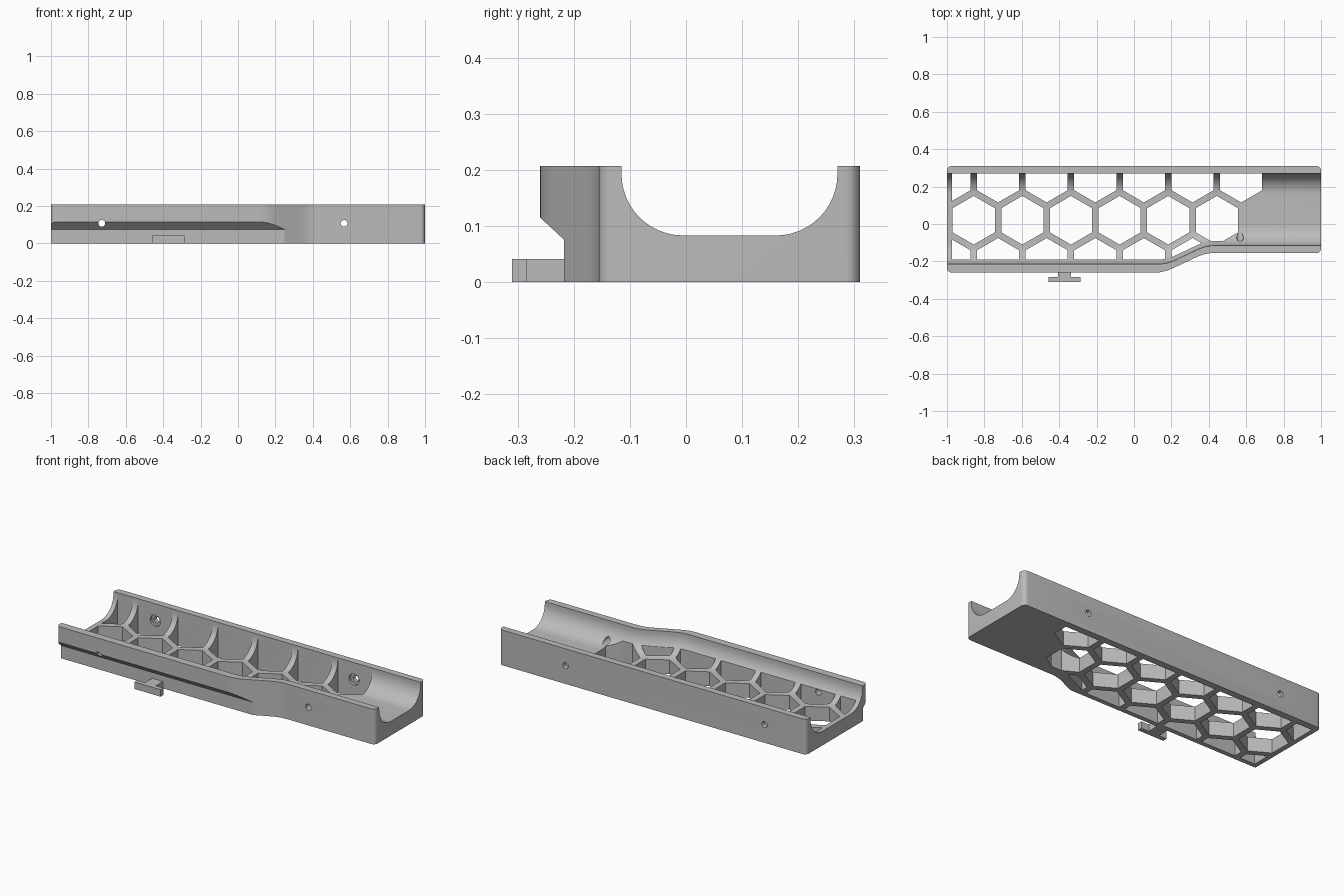
import bpy, bmesh
from math import cos, sin, pi, radians

cube = bpy.data.objects.get("Cube")
if cube:
    bpy.data.objects.remove(cube, do_unlink=True)

grey = bpy.data.materials.new("mid_grey")
grey.use_nodes = True
colour = (0.5, 0.5, 0.5, 1)
grey.diffuse_color = colour
grey.node_tree.nodes["Principled BSDF"].inputs["Base Color"].default_value = colour

TOP, FLOOR, FILLET = 0.207, 0.083, 0.11
BACK, BACK_IN = 0.31, 0.27


def loft(bm, rings):
    """Closed solid through matching rings of points."""
    vs = [[bm.verts.new(p) for p in ring] for ring in rings]
    n = len(vs[0])
    for a, b in zip(vs, vs[1:]):
        for i in range(n):
            j = (i + 1) % n
            bm.faces.new((a[i], a[j], b[j], b[i]))
    bm.faces.new(vs[0][::-1])
    bm.faces.new(vs[-1])


def prism(bm, outline, lo, hi):
    loft(bm, [[(x, y, z) for x, y in outline] for z in (lo, hi)])


def make(name, bm):
    bmesh.ops.recalc_face_normals(bm, faces=bm.faces)
    mesh = bpy.data.meshes.new(name)
    bm.to_mesh(mesh)
    bm.free()
    mesh.materials.append(grey)
    obj = bpy.data.objects.new(name, mesh)
    bpy.context.collection.objects.link(obj)
    return obj


def combine(target, cutter, operation="DIFFERENCE"):
    cutter.hide_render = True
    mod = target.modifiers.new("cut", "BOOLEAN")
    mod.operation, mod.solver, mod.object = operation, "EXACT", cutter
    bpy.context.view_layer.objects.active = target
    bpy.ops.object.modifier_apply(modifier=mod.name)
    bpy.data.objects.remove(cutter, do_unlink=True)


def ease(t, w=0.3):
    """Straight ramp with rounded ends."""
    if t > 0.5:
        return 1 - ease(1 - t, w)
    m = 1 / (1 - w)
    return m * t * t / (2 * w) if t < w else m * (t - w / 2)


def front_line(x0, x1, y0, y1, start, end):
    steps = 20
    ramp = [(x0 + (x1 - x0) * i / steps, y0 + (y1 - y0) * ease(i / steps))
            for i in range(steps + 1)]
    return [(start, y0)] + ramp + [(end, y1)]


# Main body: tray outline that narrows toward one end, rounded end corners
bm = bmesh.new()
outline = front_line(0.11, 0.43, -0.26, -0.155, -1, 1) + [(1, BACK), (-1, BACK)]
prism(bm, outline, 0, TOP)
corners = [e for e in bm.edges
           if all(abs(abs(v.co.x) - 1) < 1e-4 for v in e.verts)
           and abs(e.verts[0].co.z - e.verts[1].co.z) > 0.1]
bmesh.ops.bevel(bm, geom=corners, offset=0.025, segments=6, profile=0.5, affect="EDGES")
body = make("tray_body", bm)

# Step under the wide front wall
bm = bmesh.new()
step = [(-0.4, -0.1), (-0.217, -0.1), (-0.217, 0.075), (-0.26, 0.115), (-0.4, 0.245)]
loft(bm, [[(x, y, z) for y, z in step] for x in (-1.1, 0.6)])
combine(body, make("step_cutter", bm))


# Round-bottomed trough running end to end
def trough_section(x, f):
    arc = [i * pi / 24 for i in range(13)]
    left = [(x, f + FILLET * (1 - cos(a)), FLOOR + FILLET * (1 - sin(a))) for a in arc]
    right = [(x, BACK_IN - FILLET * (1 - cos(a)), FLOOR + FILLET * (1 - sin(a)))
             for a in reversed(arc)]
    return [(x, f, 0.3)] + left + right + [(x, BACK_IN, 0.3)]


inner = front_line(0.13, 0.43, -0.214, -0.115, -1.1, 1.1)
bm = bmesh.new()
loft(bm, [trough_section(x, f) for x, f in inner])
combine(body, make("trough_cutter", bm))

# Honeycomb openings, trimmed to stay inside the walls
PITCH, WALL, ROW_Y = 0.26, 0.035, 0.02
radius = (PITCH - WALL) / 3 ** 0.5
rows = [(0, -0.857, 6), (1, -0.987, 7), (-1, -0.987, 6)]
bm = bmesh.new()
for row, first, count in rows:
    cy = ROW_Y + row * PITCH * 3 ** 0.5 / 2
    for k in range(count):
        cx = first + k * PITCH
        prism(bm, [(cx + radius * sin(i * pi / 3), cy + radius * cos(i * pi / 3))
                   for i in range(6)], -0.1, 0.3)
cells = make("honeycomb_cutter", bm)
bm = bmesh.new()
limit = front_line(0.13, 0.43, -0.19, -0.091, -0.973, 0.9)
prism(bm, limit + [(0.9, BACK_IN), (-0.973, BACK_IN)], -0.05, 0.25)
combine(cells, make("honeycomb_limit", bm), "INTERSECT")
combine(body, cells)


# Screw holes through both walls, with a shallow recess inside the back wall
def drill(r, y0, y1, name):
    bm = bmesh.new()
    for x in (-0.728, 0.567):
        loft(bm, [[(x + r * cos(i * pi / 12), y, 0.107 + r * sin(i * pi / 12))
                   for i in range(24)] for y in (y0, y1)])
    combine(body, make(name, bm))


drill(0.018, -0.4, 0.4, "screw_hole_cutter")
drill(0.033, 0.2, 0.285, "recess_cutter")


# T-shaped side hook
bm = bmesh.new()
tee = [(0.035, -0.205), (0.035, -0.283), (0.085, -0.283), (0.085, -0.31)]
mirrored = [(-x, y) for x, y in reversed(tee)]
prism(bm, [(x - 0.372, y) for x, y in tee + mirrored], 0, 0.041)
hook = make("side_hook", bm)

for obj in (body, hook):
    bpy.ops.object.select_all(action="DESELECT")
    obj.select_set(True)
    bpy.context.view_layer.objects.active = obj
    bpy.ops.object.shade_smooth_by_angle(angle=radians(25))
